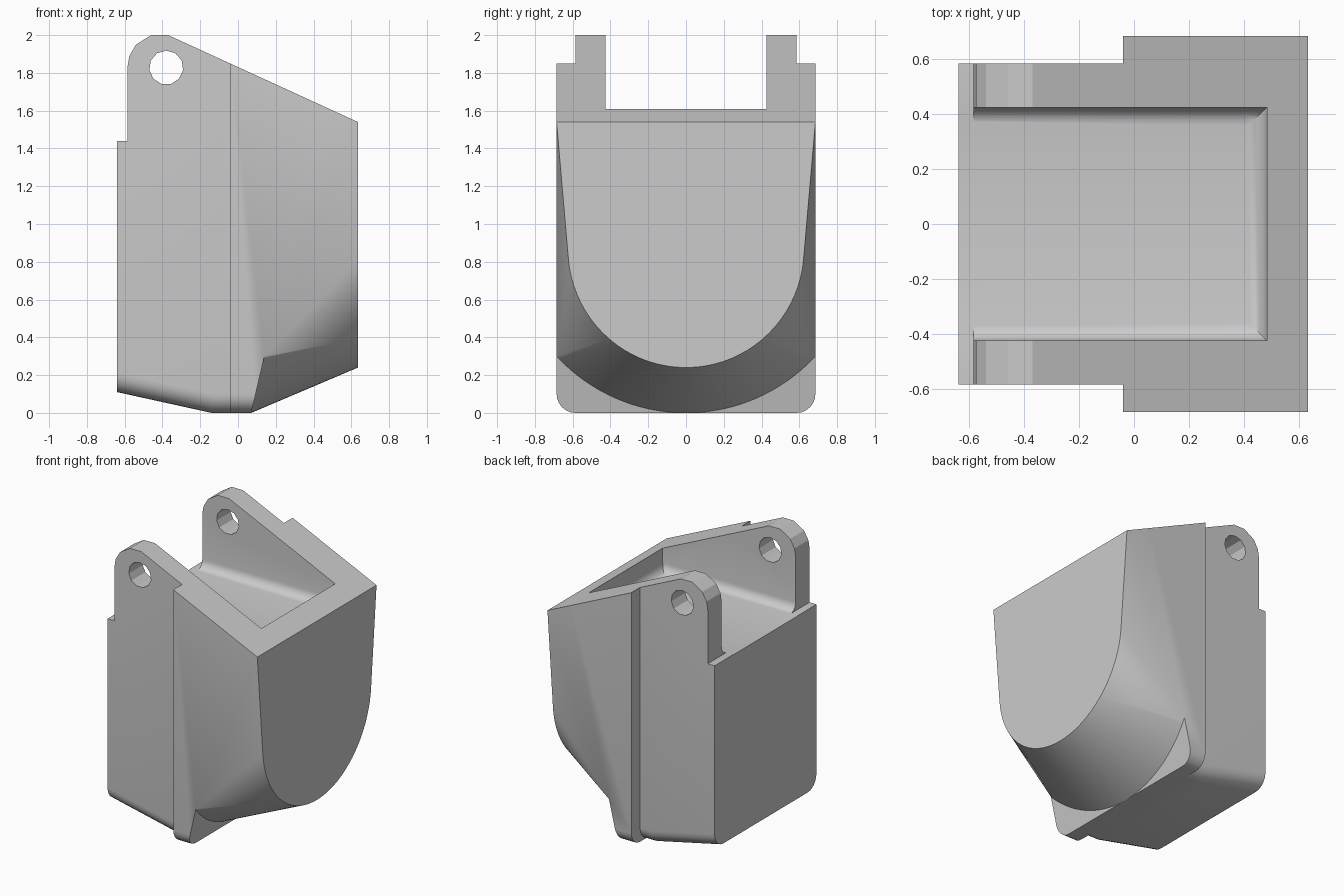
import bpy, bmesh, math
from mathutils import Matrix

if "Cube" in bpy.data.objects:
    bpy.data.objects.remove(bpy.data.objects["Cube"])


def rim(x):
    # height of the sloping top edge
    return 1.54 + (0.635 - x) * 0.458


def make_object(name, bm):
    bmesh.ops.recalc_face_normals(bm, faces=bm.faces)
    mesh = bpy.data.meshes.new(name)
    bm.to_mesh(mesh)
    bm.free()
    ob = bpy.data.objects.new(name, mesh)
    bpy.context.collection.objects.link(ob)
    return ob


def prism(name, profile, w, is_round, radius, segs=6):
    # extrude an xz profile across y, rounding the chosen edges
    bm = bmesh.new()
    a = [bm.verts.new((x, -w, z)) for x, z in profile]
    b = [bm.verts.new((x, w, z)) for x, z in profile]
    bm.faces.new(a)
    bm.faces.new(b[::-1])
    n = len(a)
    for i in range(n):
        j = (i + 1) % n
        bm.faces.new((a[i], b[i], b[j], a[j]))
    bmesh.ops.recalc_face_normals(bm, faces=bm.faces)
    edges = [e for e in bm.edges if is_round(e.verts[0].co, e.verts[1].co)]
    bmesh.ops.bevel(bm, geom=edges, offset=radius, offset_type='OFFSET',
                    segments=segs, profile=0.5, affect='EDGES')
    return make_object(name, bm)


def boolean(target, other, op):
    m = target.modifiers.new(op, 'BOOLEAN')
    m.operation = op
    m.solver = 'EXACT'
    m.object = other
    bpy.context.view_layer.objects.active = target
    bpy.ops.object.modifier_apply(modifier=m.name)
    bpy.data.objects.remove(other, do_unlink=True)


def low_side(p, q):
    return max(p.z, q.z) < 0.15 and abs(p.y - q.y) < 1e-4


# tilted end of the wide front block: x = 0.07 + TILT * z
TILT = 0.07 / 0.30
top_z = (rim(0.07)) / (1 + TILT * 0.458)
top_x = 0.07 + TILT * top_z

# wide front block
body = prism("pod_body", [(-0.04, 0), (0.07, 0), (top_x, top_z), (-0.04, rim(-0.04))],
             0.685, low_side, 0.1)

# narrow rear block with the rounded ears
rear = prism("rear_block", [(-0.64, 0.11), (-0.14, 0), (-0.04, 0), (-0.04, rim(-0.04)),
                            (-0.37, 2.0), (-0.46, 2.0), (-0.54, 1.95), (-0.575, 1.89),
                            (-0.585, 1.83), (-0.585, 1.44), (-0.64, 1.44)],
             0.585, low_side, 0.1)

# nose: hull between the arc on the tilted end and the arch on the front face
bm = bmesh.new()
N = 40
R = (0.685 ** 2 + 0.09) / 0.6
half = math.asin(0.685 / R)
for s in (-1, 1):
    bm.verts.new((top_x, s * 0.685, top_z))
    bm.verts.new((0.635, s * 0.685, 1.54))
for i in range(N + 1):
    t = i / N * 2 - 1
    z = R - R * math.cos(t * half)
    bm.verts.new((0.07 + TILT * z, R * math.sin(t * half), z))
    a = t * math.pi / 2
    bm.verts.new((0.635, 0.625 * math.sin(a), 0.87 - 0.63 * math.cos(a)))
hull = bmesh.ops.convex_hull(bm, input=bm.verts)
loose = [v for v in bm.verts if not v.link_faces]
bmesh.ops.delete(bm, geom=loose, context='VERTS')
nose = make_object("nose", bm)

boolean(body, nose, 'UNION')
boolean(body, rear, 'UNION')

# open tray with filleted floor
FLOOR = 1.438
tray = prism("tray_cutter", [(-0.9, FLOOR), (0.485, FLOOR), (0.485, 2.3), (-0.9, 2.3)], 0.425,
             lambda p, q: max(p.z, q.z) < 1.5 and max(p.x, q.x) > 0 and
             (abs(p.y - q.y) < 1e-4 or min(p.x, q.x) > 0), 0.065, 5)
boolean(body, tray, 'DIFFERENCE')

# pin hole through both ears
bm = bmesh.new()
bmesh.ops.create_cone(bm, cap_ends=True, segments=11, radius1=0.09, radius2=0.09, depth=2,
                      matrix=Matrix.Translation((-0.38, 0, 1.828)) @ Matrix.Rotation(math.pi / 2, 4, 'X'))
boolean(body, make_object("pin_cutter", bm), 'DIFFERENCE')

# crisp edges, smooth fillets
bpy.ops.object.select_all(action='DESELECT')
body.select_set(True)
bpy.context.view_layer.objects.active = body
bpy.ops.object.shade_smooth_by_angle(angle=math.radians(20))
